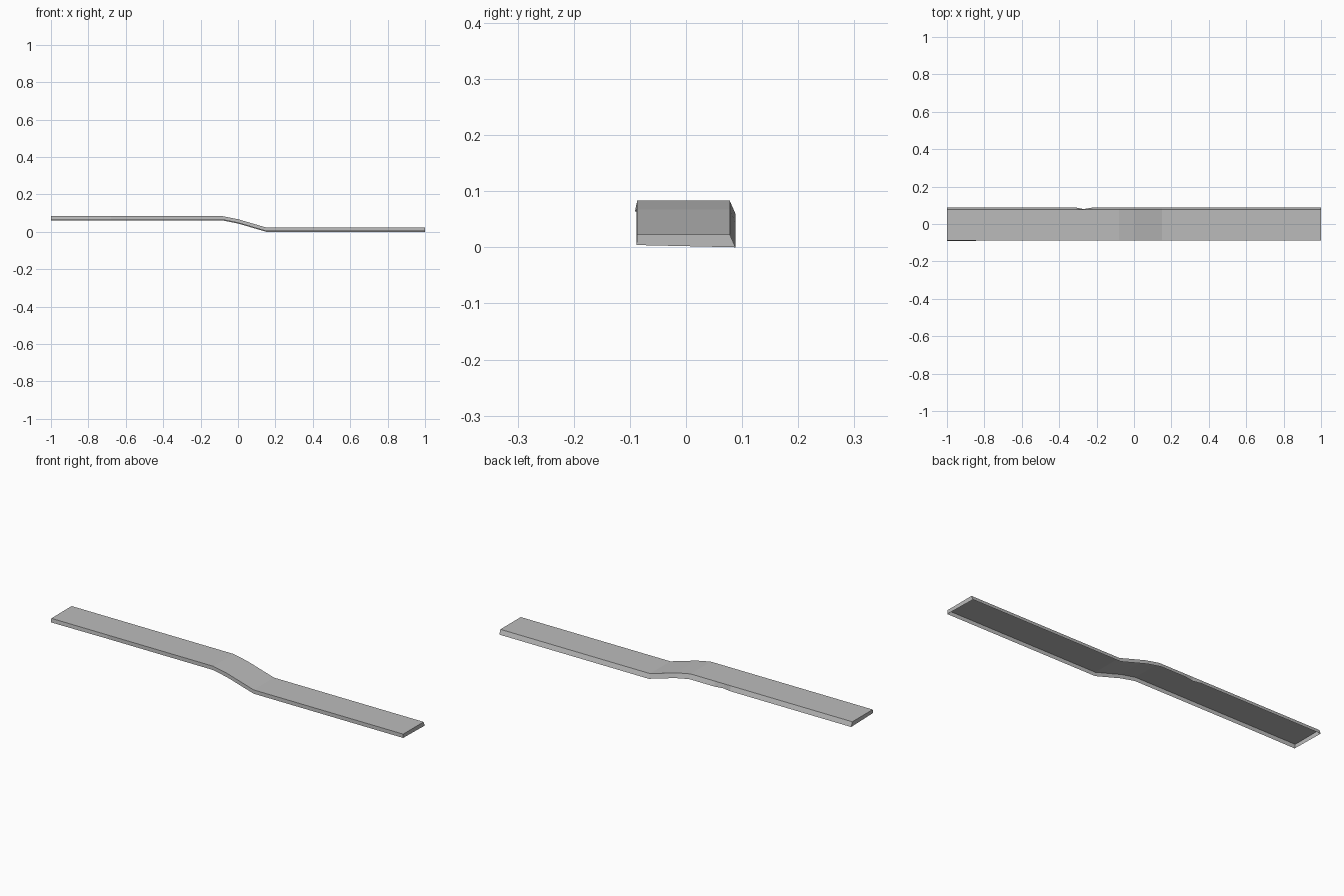
import bpy, bmesh

if "Cube" in bpy.data.objects:
    bpy.data.objects.remove(bpy.data.objects["Cube"])

# One flat grey for the whole strip
grey = bpy.data.materials.new("plain grey")
grey.diffuse_color = (0.5, 0.5, 0.5, 1)
grey.use_nodes = True
grey.node_tree.nodes["Principled BSDF"].inputs["Base Color"].default_value = grey.diffuse_color

# Stations along the length: x, top height, front lower edge y, back lower edge y
stations = [
    (-1.00, 0.083, -0.091, 0.088),
    (-0.68, 0.083, -0.088, 0.088),
    (-0.31, 0.083, -0.088, 0.088),
    (-0.27, 0.083, -0.088, 0.080),   # small nick in the back edge
    (-0.22, 0.083, -0.088, 0.088),
    (-0.08, 0.083, -0.088, 0.088),
    (0.00, 0.067, -0.088, 0.088),
    (0.15, 0.023, -0.088, 0.088),
    (1.00, 0.023, -0.088, 0.088),
]

bm = bmesh.new()
rings = []
for x, z, front, back in stations:
    section = [(front, z - 0.019), (-0.087, z), (0.078, z), (back, z - 0.023)]
    rings.append([bm.verts.new((x, y, h)) for y, h in section])

# Front wall, top surface and sloping back wall; underside stays open
for a, b in zip(rings, rings[1:]):
    for i in range(3):
        bm.faces.new((a[i], b[i], b[i + 1], a[i + 1]))

# End walls
bm.faces.new(rings[0])
bm.faces.new(rings[-1][::-1])
bmesh.ops.recalc_face_normals(bm, faces=bm.faces)
if sum(f.normal.z * f.calc_area() for f in bm.faces) < 0:
    bmesh.ops.reverse_faces(bm, faces=bm.faces)

mesh = bpy.data.meshes.new("ramped_strip")
bm.to_mesh(mesh)
bm.free()
mesh.materials.append(grey)
strip = bpy.data.objects.new("ramped_strip", mesh)
bpy.context.collection.objects.link(strip)
